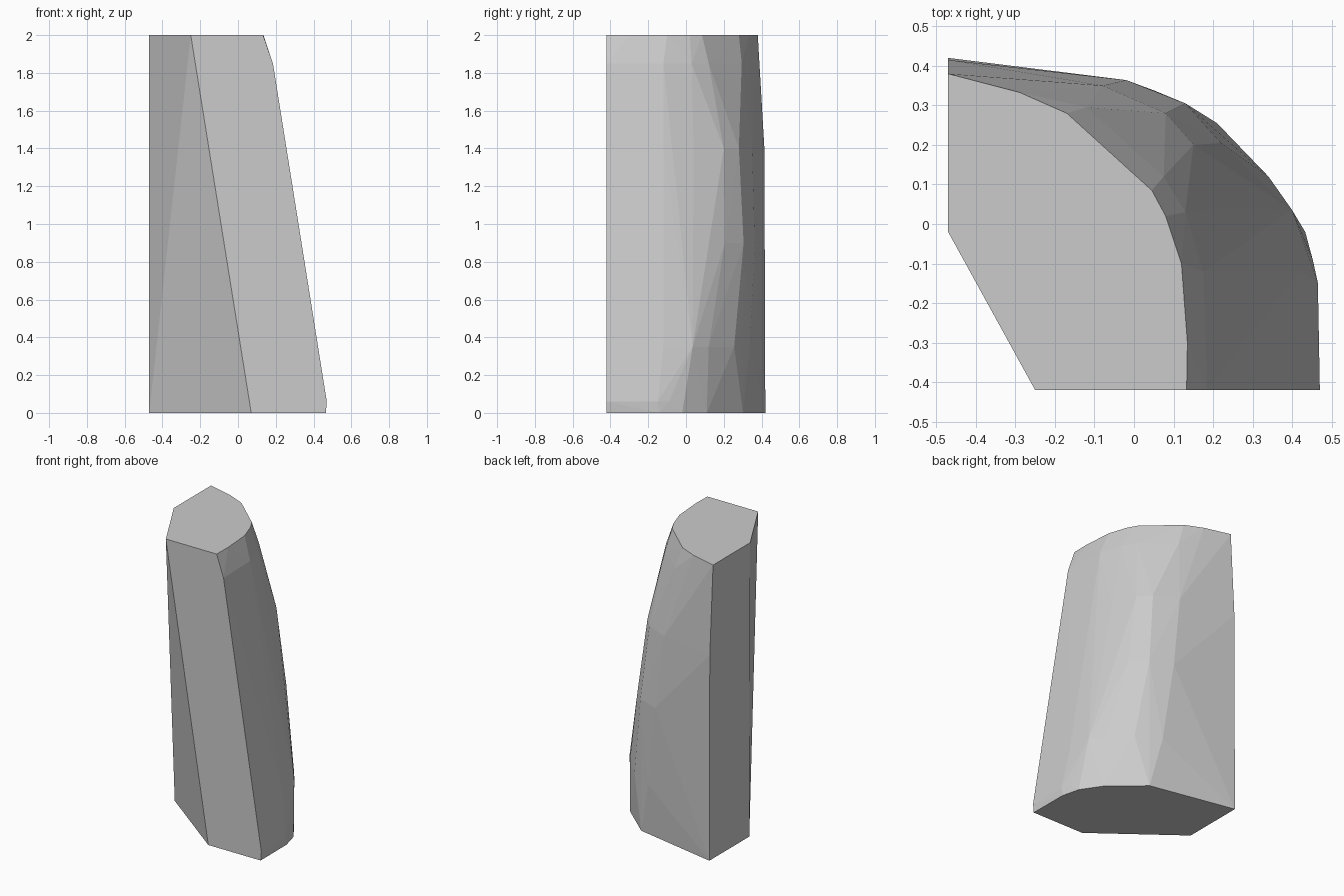
import bpy, bmesh, math

# Cross-sections of the curved outer side, (x, y) points keyed by height
sections = {
    0.0: [(0.465, -0.42), (0.463, -0.14), (0.433, -0.02), (0.345, 0.11),
          (0.126, 0.302), (-0.47, 0.42)],
    0.06: [(0.47, -0.42), (0.465, -0.15), (0.452, -0.09)],
    0.35: [(0.425, -0.42), (0.42, -0.12), (0.40, 0.035), (0.34, 0.12),
           (0.21, 0.255), (0.05, 0.338)],
    0.9: [(0.335, -0.42), (0.33, -0.14), (0.295, 0.02), (0.22, 0.205),
          (0.13, 0.305), (-0.02, 0.364)],
    1.4: [(0.256, -0.42), (0.25, -0.12), (0.21, 0.04), (0.15, 0.2),
          (0.08, 0.28), (-0.08, 0.35), (-0.47, 0.415)],
    1.85: [(0.185, -0.42), (0.175, -0.12), (0.13, 0.03), (0.075, 0.12),
           (-0.12, 0.295)],
    2.0: [(0.133, -0.42), (0.135, -0.3), (0.12, -0.1), (0.08, 0.02),
          (0.045, 0.085), (-0.17, 0.28), (-0.29, 0.333), (-0.47, 0.38)],
}
# Flat front and twisted left corner
sections[0.0] += [(-0.47, -0.01), (0.07, -0.42)]
sections[2.0] += [(-0.47, -0.02), (-0.25, -0.42)]

# Wrap the sections in one convex faceted skin
bm = bmesh.new()
for z, outline in sections.items():
    for x, y in outline:
        bm.verts.new((x, y, z))
hull = bmesh.ops.convex_hull(bm, input=bm.verts)
loose = [v for v in bm.verts if not v.link_faces]
bmesh.ops.delete(bm, geom=loose, context='VERTS')
bmesh.ops.dissolve_limit(bm, angle_limit=math.radians(0.5),
                         verts=bm.verts, edges=bm.edges)
bmesh.ops.recalc_face_normals(bm, faces=bm.faces)

mesh = bpy.data.meshes.new("stone_pillar")
bm.to_mesh(mesh)
bm.free()
pillar = bpy.data.objects.new("stone_pillar", mesh)
bpy.context.collection.objects.link(pillar)
